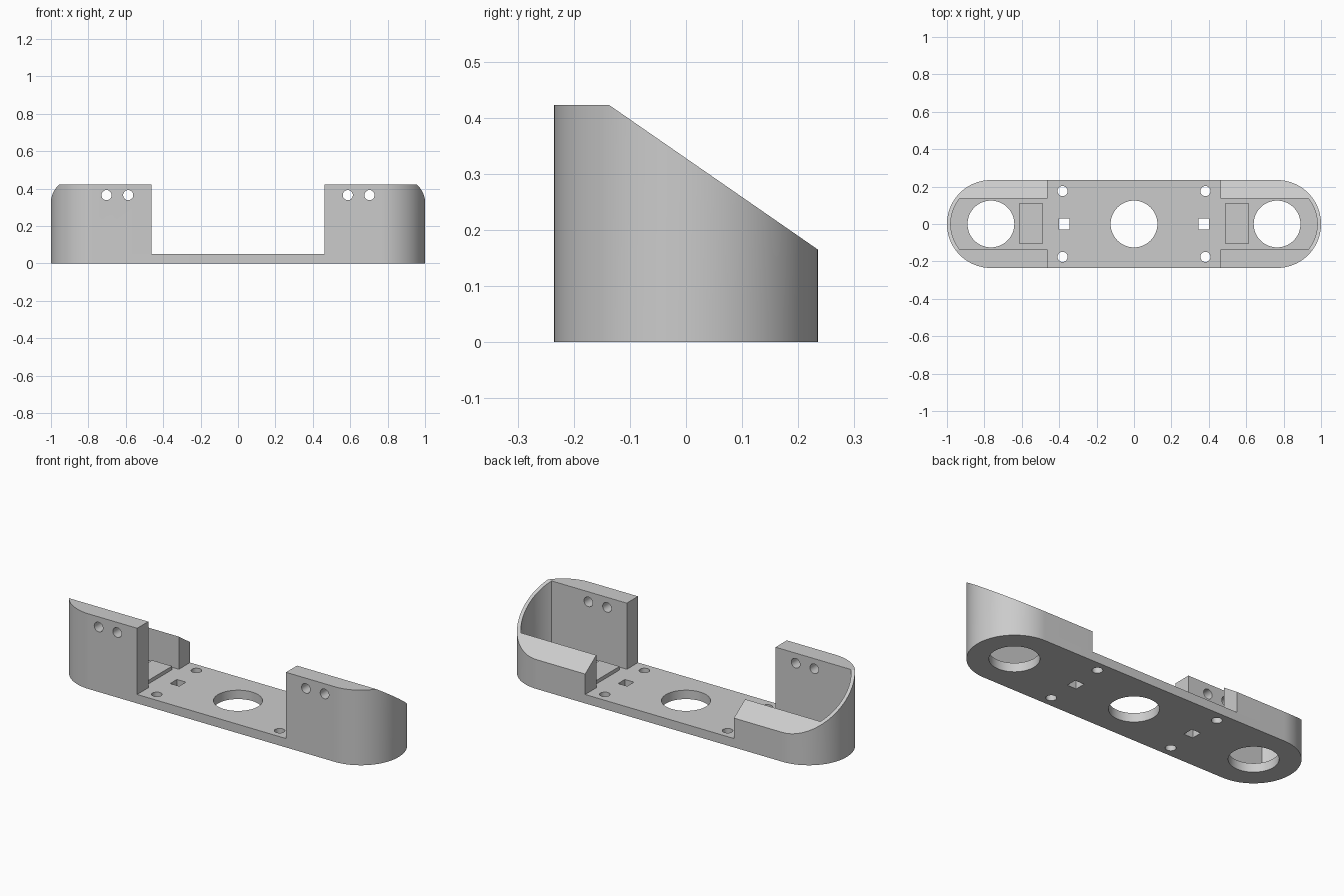
import bpy, bmesh, math
from mathutils import Matrix, Vector

cube = bpy.data.objects.get("Cube")
if cube:
    bpy.data.objects.remove(cube, do_unlink=True)

R, CX = 0.235, 0.765          # outer end radius and its centre
RIM, POCKET = 0.215, 0.136    # inner end radius, half width of the pocket
WALL_X, BASE, TOP = 0.463, 0.05, 0.4225

grey = bpy.data.materials.new("light grey plastic")
grey.use_nodes = True
colour = (0.6, 0.6, 0.6, 1)
grey.diffuse_color = colour
grey.node_tree.nodes["Principled BSDF"].inputs["Base Color"].default_value = colour


def arc(cx, r, a0, a1, n=48):
    return [(cx + r * math.cos(a0 + (a1 - a0) * i / n),
             r * math.sin(a0 + (a1 - a0) * i / n)) for i in range(n + 1)]


def prism(name, points, z0, z1, matrix=None):
    """Extrude a flat outline from z0 to z1."""
    bm = bmesh.new()
    face = bm.faces.new([bm.verts.new((x, y, z0)) for x, y in points])
    ext = bmesh.ops.extrude_face_region(bm, geom=[face])
    moved = [g for g in ext["geom"] if isinstance(g, bmesh.types.BMVert)]
    bmesh.ops.translate(bm, verts=moved, vec=(0, 0, z1 - z0))
    if matrix:
        bm.transform(matrix)
    bmesh.ops.recalc_face_normals(bm, faces=bm.faces)
    mesh = bpy.data.meshes.new(name)
    bm.to_mesh(mesh)
    bm.free()
    mesh.materials.append(grey)
    obj = bpy.data.objects.new(name, mesh)
    bpy.context.collection.objects.link(obj)
    return obj


def rect(x, y, w, h):
    return [(x - w / 2, y - h / 2), (x + w / 2, y - h / 2),
            (x + w / 2, y + h / 2), (x - w / 2, y + h / 2)]


def circle(x, y, r, n=48):
    return [(x + px, y + py) for px, py in arc(0, r, 0, math.tau, n)[:-1]]


def carve(obj, cutters):
    """Subtract the cutters, keep the result and discard the cutters."""
    for c in cutters:
        c.hide_render = True
        mod = obj.modifiers.new("cut", 'BOOLEAN')
        mod.operation, mod.solver, mod.object = 'DIFFERENCE', 'EXACT', c
    bpy.context.view_layer.update()
    done = obj.evaluated_get(bpy.context.evaluated_depsgraph_get())
    mesh = bpy.data.meshes.new_from_object(done)
    obj.modifiers.clear()
    obj.data = mesh
    for c in cutters:
        bpy.data.objects.remove(c, do_unlink=True)


def finish(obj):
    bpy.ops.object.select_all(action='DESELECT')
    obj.select_set(True)
    bpy.context.view_layer.objects.active = obj
    bpy.ops.object.shade_smooth_by_angle(angle=math.radians(30))


half = math.pi / 2

# Base plate with large openings, screw holes and square slots
base = prism("base_plate", arc(CX, R, -half, half) + arc(-CX, R, half, 3 * half), 0, BASE)
outlines = [circle(x, 0, 0.125, 64) for x in (-CX, 0, CX)]
for s in (-1, 1):
    outlines.append(rect(s * 0.373, 0, 0.056, 0.06))
    outlines += [circle(s * 0.382, y, 0.027, 32) for y in (-0.176, 0.176)]
carve(base, [prism("hole_cutter", o, -0.1, 0.2) for o in outlines])
finish(base)

# Outline of an end wall, open towards the middle
a = math.asin(POCKET / RIM)
wall_outline = ([(WALL_X, -R)] + arc(CX, R, -half, half) + [(WALL_X, R), (WALL_X, POCKET)]
                + arc(CX, RIM, a, -a, 40) + [(WALL_X, -POCKET)])
# Sloped cut, drawn as y, z and swept along x
slope = [(-0.137, TOP), (R, 0.165), (0.4, 0.0508), (0.4, 0.7), (-0.137, 0.7)]
along_x = Matrix(((0, 0, 1, 0), (1, 0, 0, 0), (0, 1, 0, 0), (0, 0, 0, 1)))
along_y = Matrix.Rotation(half, 4, 'X')

for s, side in ((1, "left"), (-1, "right")):
    wall = prism(side + "_end_wall", [(s * x, y) for x, y in wall_outline], BASE, TOP)
    cutters = [prism("slope_cutter", slope, -1.2, 1.2, along_x)]
    # Two mounting holes through the tall front wall
    cutters += [prism("bolt_cutter", circle(s * x, 0.365, 0.027, 32), 0.1, 0.3, along_y)
                for x in (0.587, 0.703)]
    carve(wall, cutters)
    finish(wall)
    # Low raised pad inside the pocket
    prism(side + "_pad", rect(s * 0.551, 0.002, 0.124, 0.22), BASE, BASE + 0.02)
